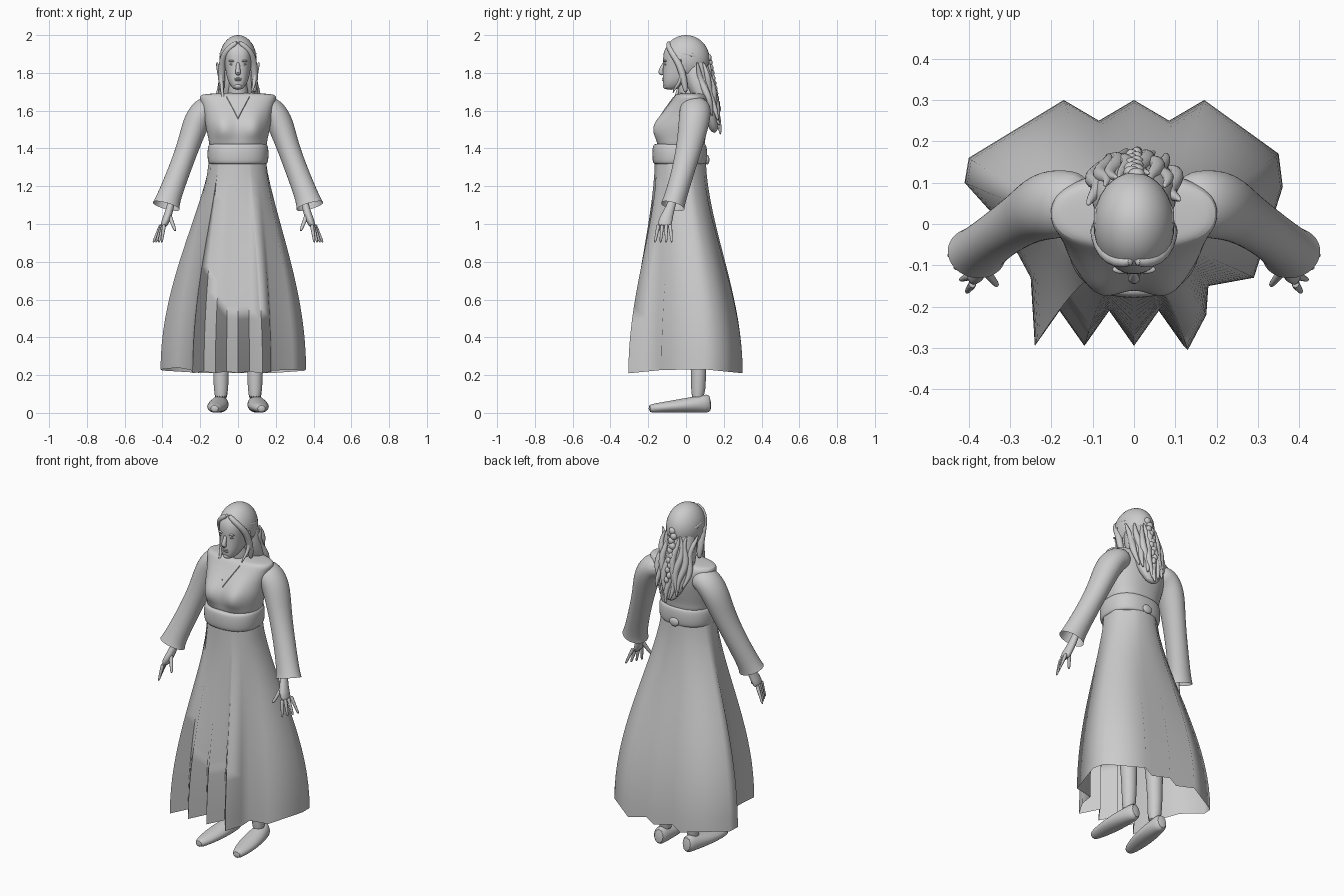
import bpy, bmesh, math
from mathutils import Vector

if "Cube" in bpy.data.objects:
    bpy.data.objects.remove(bpy.data.objects["Cube"], do_unlink=True)

tone = (.6, .6, .6, 1)
grey = bpy.data.materials.new("plain grey")
grey.use_nodes = True
grey.diffuse_color = tone
grey.node_tree.nodes["Principled BSDF"].inputs["Base Color"].default_value = tone


def finish(name, bm, subdivision=0, sharp_angle=60):
    """Turn a bmesh into a smooth-shaded grey object."""
    bmesh.ops.recalc_face_normals(bm, faces=bm.faces)
    mesh = bpy.data.meshes.new(name)
    bm.to_mesh(mesh)
    bm.free()
    mesh.materials.append(grey)
    part = bpy.data.objects.new(name, mesh)
    bpy.context.collection.objects.link(part)
    bpy.ops.object.select_all(action="DESELECT")
    part.select_set(True)
    bpy.context.view_layer.objects.active = part
    bpy.ops.object.shade_smooth_by_angle(angle=math.radians(sharp_angle))
    if subdivision:
        modifier = part.modifiers.new("Smooth", "SUBSURF")
        modifier.levels = modifier.render_levels = subdivision
    return part


def loft(name, rings, cap_start=True, cap_end=True, subdivision=2, sharp_angle=60):
    """Skin a list of point rings of equal length."""
    bm = bmesh.new()
    rows = [[bm.verts.new(point) for point in ring] for ring in rings]
    count = len(rows[0])
    for lower, upper in zip(rows, rows[1:]):
        for i in range(count):
            j = (i + 1) % count
            bm.faces.new((lower[i], lower[j], upper[j], upper[i]))
    if cap_start:
        bm.faces.new(rows[0])
    if cap_end:
        bm.faces.new(rows[-1])
    return finish(name, bm, subdivision, sharp_angle)


def level(z, half, front, back, bust=0):
    """Horizontal rounded outline between a front and a back depth."""
    ring = []
    count = 24
    for i in range(count):
        angle = math.tau * i / count
        across, along = [math.copysign(abs(w) ** .85, w) for w in (math.cos(angle), math.sin(angle))]
        x = half * across
        y = (front + back) / 2 + (back - front) / 2 * along
        if along < 0:
            y -= bust * (math.exp(-((abs(x) - .08) / .05) ** 2) - .3)
        ring.append((x, y, z))
    return ring


def tube(name, path, sides=10, cap_end=True, subdivision=1):
    """Path entries are x, y, z, radius and an optional second radius."""
    points = [Vector(entry[:3]) for entry in path]
    run = points[-1] - points[0]
    reference = Vector((0, 0, 1) if abs(run.y) > .8 * run.length else (0, 1, 0))
    rings = []
    for i, entry in enumerate(path):
        ahead, behind = points[min(i + 1, len(points) - 1)], points[max(i - 1, 0)]
        tangent = (ahead - behind).normalized()
        u = reference.cross(tangent).normalized() * entry[3]
        v = tangent.cross(u).normalized() * entry[-1]
        angles = [math.tau * k / sides for k in range(sides)]
        rings.append([points[i] + u * math.cos(a) + v * math.sin(a) for a in angles])
    return loft(name, rings, True, cap_end, subdivision)


def taper(name, start, end, radius):
    """Finger-like rod that thins towards its tip."""
    start, end = Vector(start), Vector(end)
    steps = [k / 4 for k in range(5)]
    tube(name, [(*start.lerp(end, q), radius * (1 - .5 * q)) for q in steps], sides=8)


def ball(name, centre, size, cut=None):
    bm = bmesh.new()
    bmesh.ops.create_uvsphere(bm, u_segments=32, v_segments=20, radius=1)
    for vert in bm.verts:
        vert.co = Vector(c + s * k for c, s, k in zip(centre, size, vert.co))
    if cut:
        gone = [face for face in bm.faces if cut(face.calc_center_median())]
        bmesh.ops.delete(bm, geom=gone, context="FACES")
    return finish(name, bm)


def mirrored(side, path):
    return [(side * x, *rest) for x, *rest in path]


# Pleated skirt: zigzag hem gathered into an oval waist
hem = [(.36, .09), (.35, .17)]
hem += [(-.085 * i, .25 if i % 2 else .3) for i in range(-2, 3)]
hem += [(-.4, .16), (-.41, .1), (-.32, 0), (-.25, -.13)]
hem += [(.06 * i, -.21 if i % 2 else -.295) for i in range(-4, 3)]
hem += [(.13, -.305), (.175, -.22), (.18, -.15), (.29, -.13)]
skirt_rings = []
levels = 16
for k in range(levels + 1):
    drop = k / levels
    flare = math.sin(drop * math.pi / 2) ** 1.3
    ring = []
    for x, y in hem:
        angle = math.atan2(y + .03, x)
        waist_x, waist_y = .155 * math.cos(angle), .135 * math.sin(angle) - .03
        ring.append((waist_x + (x - waist_x) * flare, waist_y + (y - waist_y) * flare ** 1.3,
                     1.34 - (1.1 + .1 * abs(y)) * drop))
    skirt_rings.append(ring)
loft("skirt", skirt_rings, cap_start=False, cap_end=False, subdivision=0, sharp_angle=100)

# Bodice and sash
bodice = loft("bodice", [level(*entry) for entry in (
    (1.38, .15, -.15, .1), (1.44, .155, -.155, .1, .01), (1.48, .165, -.165, .11, .04),
    (1.53, .175, -.16, .12, .045), (1.58, .18, -.13, .13, .02), (1.65, .2, -.08, .13),
    (1.685, .21, -.06, .11), (1.69, .15, -.04, .09), (1.695, .05, -.02, .06))])
sash_rings = []
for k in range(9):
    angle = math.pi * k / 8
    swell = .02 * math.sin(angle) ** .5
    sash_rings.append(level(1.37 - .055 * math.cos(angle), .143 + swell, -.16 - swell, .093 + swell))
loft("sash", sash_rings, subdivision=1)
ball("sash_knot", (0, .112, 1.34), (.03, .012, .025))

# V neckline edging laid on the bodice
bpy.context.view_layer.update()
edging = bmesh.new()
previous = None
for i in range(-12, 13):
    origin = Vector((.005 * i, -1, 1.56 + .0095 * abs(i)))
    hit, spot, normal, index = bodice.ray_cast(origin, Vector((0, 1, 0)))
    if hit:
        pair = [edging.verts.new(spot + normal * .004 + Vector((0, 0, rise))) for rise in (0, -.014)]
        if previous:
            edging.faces.new((*previous, *reversed(pair)))
        previous = pair
finish("neckline", edging)

# Neck, head and face
tube("neck", [(0, .03, 1.65, .07), (0, .01, 1.7, .05), (0, -.01, 1.8, .045)], sides=16)
loft("head", [level(*entry) for entry in (
    (1.71, .02, -.11, -.05), (1.73, .04, -.12, -.02), (1.77, .06, -.125, .05), (1.84, .07, -.12, .08),
    (1.91, .08, -.125, .09), (1.96, .06, -.09, .08), (1.98, .03, -.05, .05))])
tube("nose", [(0, -.112, 1.86, .009), (0, -.13, 1.82, .012), (0, -.136, 1.805, .016),
              (0, -.12, 1.79, .014)])
for z in (1.762, 1.77):
    ball("lip", (0, -.117, z), (.02, .009, .006))
ball("chin", (0, -.108, 1.73), (.02, .015, .015))

for side, word in ((1, "left"), (-1, "right")):
    ball(word + "_eye", (side * .03, -.107, 1.845), (.014, .009, .006))
    ball(word + "_brow", (side * .03, -.11, 1.863), (.022, .01, .006))
    ball(word + "_ear", (side * .08, -.01, 1.83), (.01, .02, .03))

    # Sleeve with an open flared cuff
    tube(word + "_sleeve", mirrored(side, [
        (.1, .05, 1.62, .06, .07), (.17, .05, 1.615, .075, .085), (.22, .045, 1.55, .075, .085),
        (.26, .02, 1.42, .06, .07), (.32, -.02, 1.26, .06), (.37, -.06, 1.13, .065, .06),
        (.38, -.07, 1.095, .075, .065)]), sides=16, cap_end=False, subdivision=2)

    # Hand, with fingers fanned from the knuckles
    tube(word + "_hand", mirrored(side, [
        (.34, -.05, 1.18, .02), (.36, -.085, 1.08, .02, .025), (.38, -.11, 1.02, .025, .04),
        (.4, -.115, .98, .015, .04)]))
    for i in range(4):
        taper(word + "_finger", (side * (.405 - .005 * i), -.085 - .02 * i, 1),
              (side * (.45 - .015 * i), -.075 - .03 * i, .9), .012)
    taper(word + "_thumb", (side * .37, -.1, 1.06), (side * .33, -.15, .96), .015)

    # Leg and slipper
    tube(word + "_leg", mirrored(side, [
        (.09, .03, .9, .08), (.09, .06, .4, .05), (.09, .07, .2, .04), (.09, .06, .05, .04)]), sides=14)
    sole = []
    for k in range(9):
        q = k / 8
        width = .056 * math.sin(math.pi * (.85 * q + .1)) ** .5
        height = .052 - .03 * q
        sole.append((side * (.09 + .035 * q), .135 - .335 * q, height, width, height))
    tube(word + "_shoe", sole, sides=14)

    # Plait drawn back from the temple, and hair parted around the face
    tube(word + "_plait", mirrored(side, [
        (.07, -.07, 1.92, .006), (.094, 0, 1.9, .01), (.085, .06, 1.89, .012), (0, .13, 1.84, .012)]))
    tube(word + "_parted_hair", mirrored(side, [
        (0, -.09, 1.965, .012), (.04, -.095, 1.94, .016), (.075, -.07, 1.9, .018),
        (.086, -.03, 1.84, .02), (.088, -.01, 1.76, .02), (.085, 0, 1.69, .012)]))
    tip = 1.66 + .03 * side
    tube(word + "_front_lock", mirrored(side, [
        (.09, -.03, 1.85, .01), (.09, -.02, 1.76, .012), (.08, -.06, tip + .03, .007),
        (.07, -.07, tip, .003)]))

# Hair drawn over the skull, open around the face
ball("hair_cap", (0, 0, 1.872), (.098, .125, .128),
     lambda p: p.z < 1.955 and p.y < -.025 - (p.z - 1.85) * .7)
loft("hair_back", [level(*entry) for entry in (
    (1.93, .06, 0, .09), (1.8, .1, -.03, .13), (1.68, .11, .02, .15), (1.56, .08, .1, .17),
    (1.48, .03, .13, .17))])

# Wavy strands falling down the back
for i in range(-4, 5):
    spread = i / 4
    length = .39 - .1 * abs(spread)
    strand = []
    for k in range(9):
        q = k / 8
        wave = .012 * math.sin(9 * q + 2 * i)
        bow = math.sqrt(1 - .9 * spread ** 2) * (.1 - .05 * q)
        strand.append((spread * (.1 - .01 * q) + wave, .02 + .11 * q + bow + wave / 2,
                       1.86 - length * q, .005 + .016 * math.sin(math.pi * q)))
    tube("hair_strand", strand, sides=8)

# Central plait
for k in range(11):
    q = k / 10
    ball("plait_knot", (.006 * (-1) ** k, .12 + .05 * q, 1.88 - .27 * q), (.02 - .006 * q, .016, .02))
